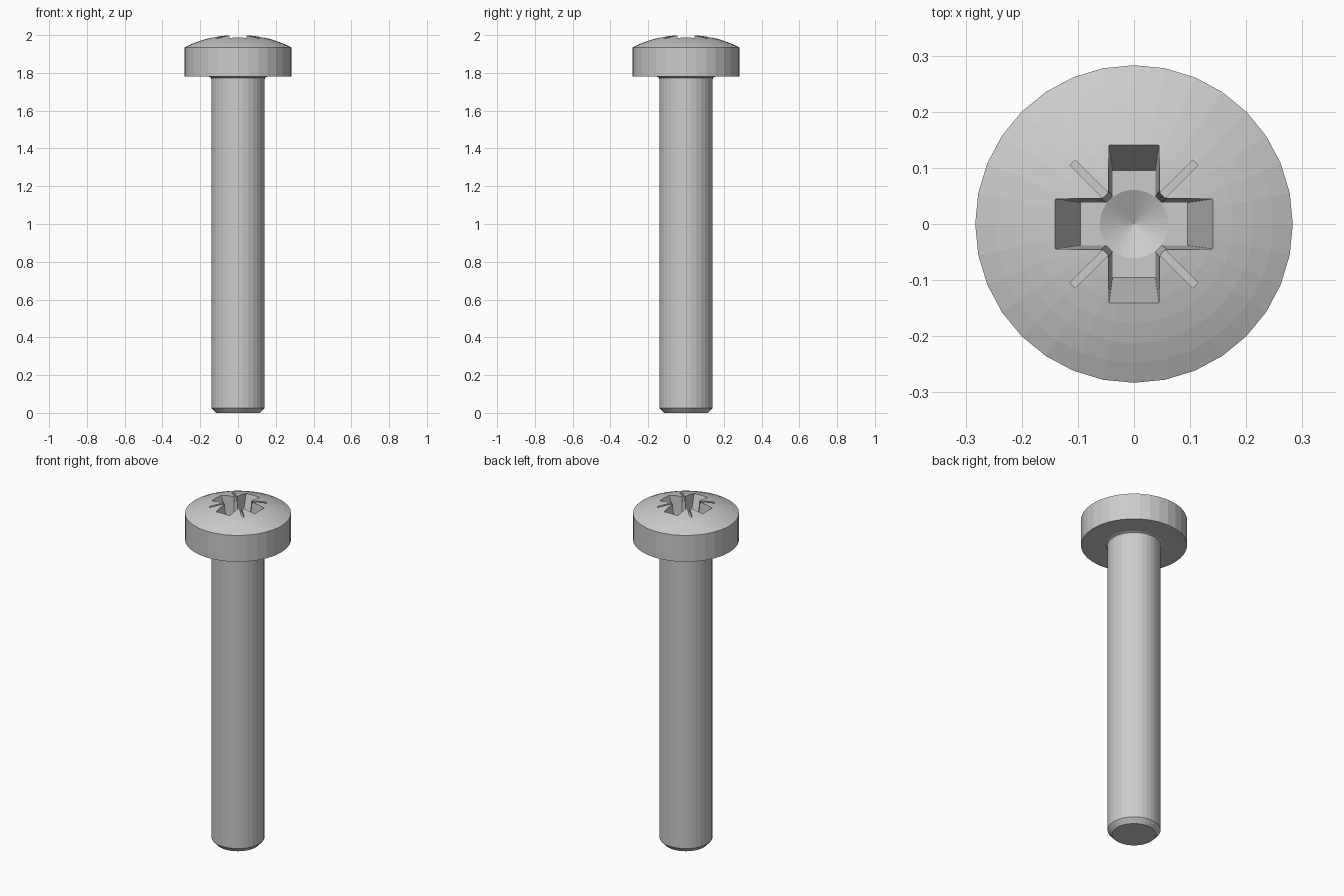
import bpy
import bmesh
from math import sin, cos, pi, sqrt

if "Cube" in bpy.data.objects:
    bpy.data.objects.remove(bpy.data.objects["Cube"])


def loft(name, rings):
    """Skin equal-length rings of 3D points (bottom to top) and cap both ends."""
    bm = bmesh.new()
    loops = [[bm.verts.new(p) for p in ring] for ring in rings]
    n = len(loops[0])
    for a, b in zip(loops, loops[1:]):
        for i in range(n):
            j = (i + 1) % n
            bm.faces.new((a[i], a[j], b[j], b[i]))
    bm.faces.new(loops[0][::-1])
    bm.faces.new(loops[-1])
    bmesh.ops.remove_doubles(bm, verts=bm.verts, dist=1e-5)
    bmesh.ops.recalc_face_normals(bm, faces=bm.faces)
    mesh = bpy.data.meshes.new(name)
    bm.to_mesh(mesh)
    bm.free()
    obj = bpy.data.objects.new(name, mesh)
    bpy.context.collection.objects.link(obj)
    return obj


def circle(r, z, n=32):
    return [(r * cos(2 * pi * i / n), r * sin(2 * pi * i / n), z) for i in range(n)]


def cross(w, l, z):
    """Plus-shaped outline with arm half-width w and arm length l."""
    pts = []
    for k in range(4):
        c, s = cos(k * pi / 2), sin(k * pi / 2)
        for x, y in ((l, -w), (l, w), (w, w)):
            pts.append((x * c - y * s, x * s + y * c, z))
    return pts


def turned_cross(w, l, z):
    """The same outline rotated onto the diagonals."""
    h = sqrt(0.5)
    return [((x - y) * h, (x + y) * h, z) for x, y, z in cross(w, l, z)]


# Screw body: chamfered tip, shank, small fillet, head and domed top
apex, rim_z, head_r = 2.003, 1.935, 0.283
rad = (head_r ** 2 + (apex - rim_z) ** 2) / (2 * (apex - rim_z))
profile = [(0.117, 0), (0.1415, 0.027), (0.1415, 1.768), (0.145, 1.776),
           (0.155, 1.78), (head_r, 1.78)]
for i in range(8):
    r = head_r * (1 - i / 8)
    profile.append((r, apex - rad + sqrt(rad * rad - r * r)))
profile.append((0.004, apex))
screw = loft("screw", [circle(r, z) for r, z in profile])

# Recess cutters: tapered cross, corner notches, shallow tick marks, cone floor
floor = 1.85


def taper(bottom, top, z):
    """Linear draft between the recess floor and the head's top."""
    return bottom + (top - bottom) * (z - floor) / (1.99 - floor)


cutters = [
    loft("cross_cutter", [cross(taper(0.038, 0.045, z), taper(0.095, 0.142, z), z)
                          for z in (floor, 2.1)]),
    loft("corner_cutter", [turned_cross(0.011, taper(0.062, 0.073, z), z)
                           for z in (floor + 0.001, 2.1)]),
    loft("tick_cutter", [turned_cross(0.0065, 0.155, z) for z in (1.973, 2.1)]),
    loft("cone_cutter", [circle(0.0005, floor - 0.03), circle(0.065, floor + 0.002)]),
]
for cutter in cutters:
    cutter.hide_render = True
    cutter.hide_set(True)
    mod = screw.modifiers.new(cutter.name, 'BOOLEAN')
    mod.operation = 'DIFFERENCE'
    mod.solver = 'EXACT'
    mod.object = cutter
